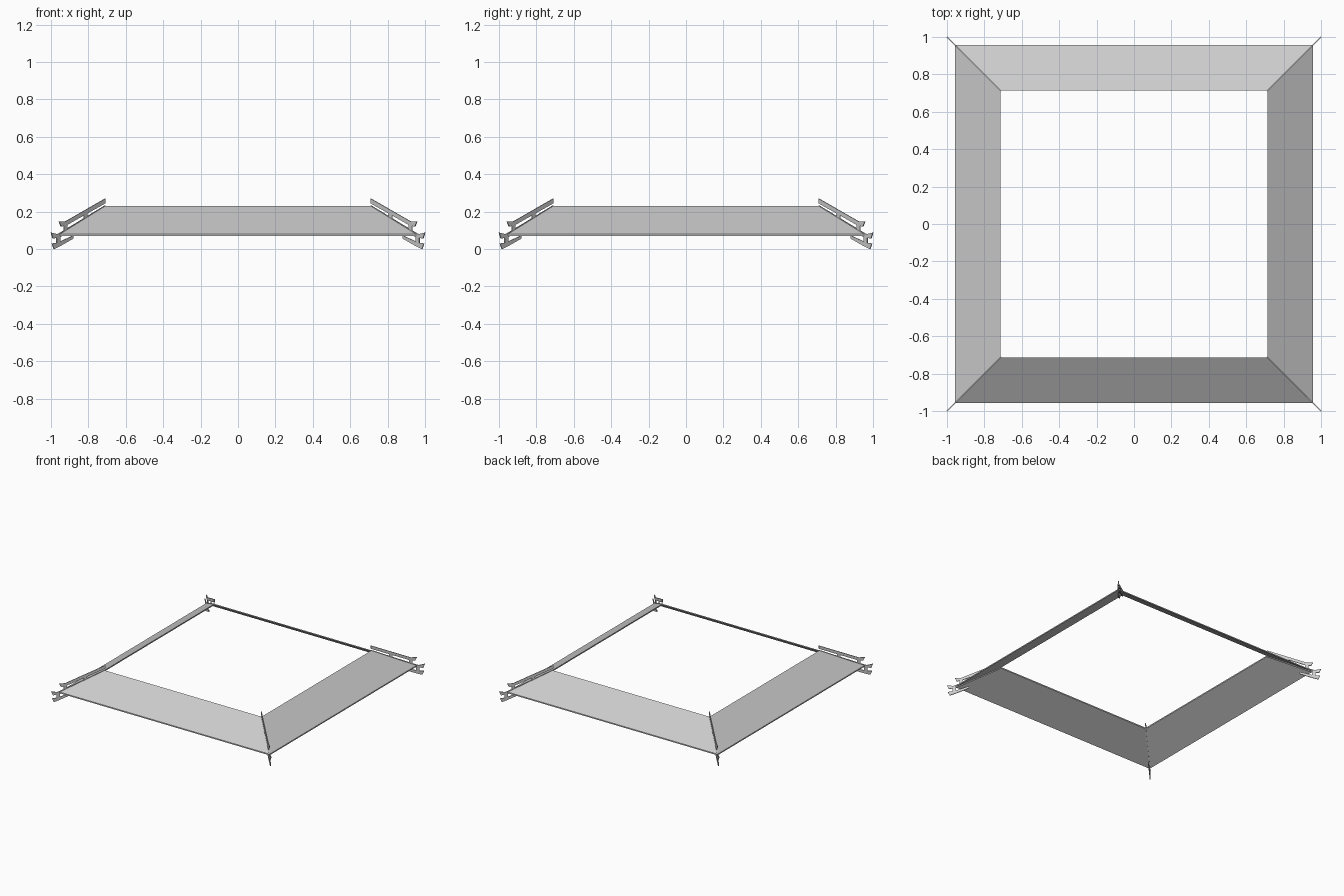
import bpy
import bmesh
from math import radians
from mathutils import Matrix, Vector

if "Cube" in bpy.data.objects:
    bpy.data.objects.remove(bpy.data.objects["Cube"], do_unlink=True)

FIN_THICKNESS = 0.006

grey = bpy.data.materials.new("plain grey")
grey.use_nodes = True
colour = (0.6, 0.6, 0.6, 1)
grey.diffuse_color = colour
grey.node_tree.nodes["Principled BSDF"].inputs["Base Color"].default_value = colour


def finish(name, bm):
    bmesh.ops.recalc_face_normals(bm, faces=bm.faces)
    mesh = bpy.data.meshes.new(name)
    bm.to_mesh(mesh)
    bm.free()
    mesh.materials.append(grey)
    obj = bpy.data.objects.new(name, mesh)
    bpy.context.collection.objects.link(obj)
    return obj


# Sloping roof skirt: a four-point section carried round the square
section = [(0.956, 0.08), (0.714, 0.23), (0.714, 0.22), (0.956, 0.07)]
corners = [(1, 1), (-1, 1), (-1, -1), (1, -1)]
bm = bmesh.new()
rings = [[bm.verts.new((r * sx, r * sy, z)) for r, z in section] for sx, sy in corners]
for i, ring in enumerate(rings):
    following = rings[(i + 1) % 4]
    for j in range(4):
        k = (j + 1) % 4
        bm.faces.new((ring[j], ring[k], following[k], following[j]))
finish("roof_skirt", bm)

# Corner ornament outlines: x is the distance along the diagonal, per axis
outlines = {
    "upper_rail": [(0.957, 0.147), (0.925, 0.147), (0.71, 0.27),
                   (0.71, 0.245), (0.92, 0.126), (0.947, 0.12)],
    "upper_post": [(0.932, 0.135), (0.914, 0.135), (0.914, 0.095), (0.932, 0.095)],
    "inner_post": [(0.825, 0.195), (0.808, 0.2), (0.808, 0.158), (0.825, 0.155)],
    "eave_rail": [(1.0, 0.088), (0.968, 0.08), (0.955, 0.085), (0.71, 0.234),
                  (0.71, 0.215), (0.945, 0.067), (0.963, 0.062), (0.99, 0.056)],
    "lower_post": [(0.97, 0.07), (0.952, 0.07), (0.952, 0.025), (0.97, 0.025)],
    "lower_bracket": [(0.995, 0.03), (0.963, 0.035), (0.882, 0.072),
                      (0.882, 0.056), (0.952, 0.016), (0.985, 0.0)],
}


def corner_part(name, outline, angle):
    """Extrude an outline into a thin plate standing on a diagonal."""
    across = Vector((-1, 1, 0)).normalized() * FIN_THICKNESS
    bm = bmesh.new()
    face = bm.faces.new([bm.verts.new(Vector((r, r, z)) - across / 2) for r, z in outline])
    extruded = bmesh.ops.extrude_face_region(bm, geom=[face], use_keep_orig=True)
    moved = [v for v in extruded["geom"] if isinstance(v, bmesh.types.BMVert)]
    bmesh.ops.translate(bm, verts=moved, vec=across)
    bmesh.ops.rotate(bm, verts=bm.verts, matrix=Matrix.Rotation(radians(angle), 3, "Z"))
    finish(name, bm)


for i, corner in enumerate(("back_left", "back_right", "front_right", "front_left")):
    for part, outline in outlines.items():
        corner_part(f"{corner}_{part}", outline, 90 * i)
